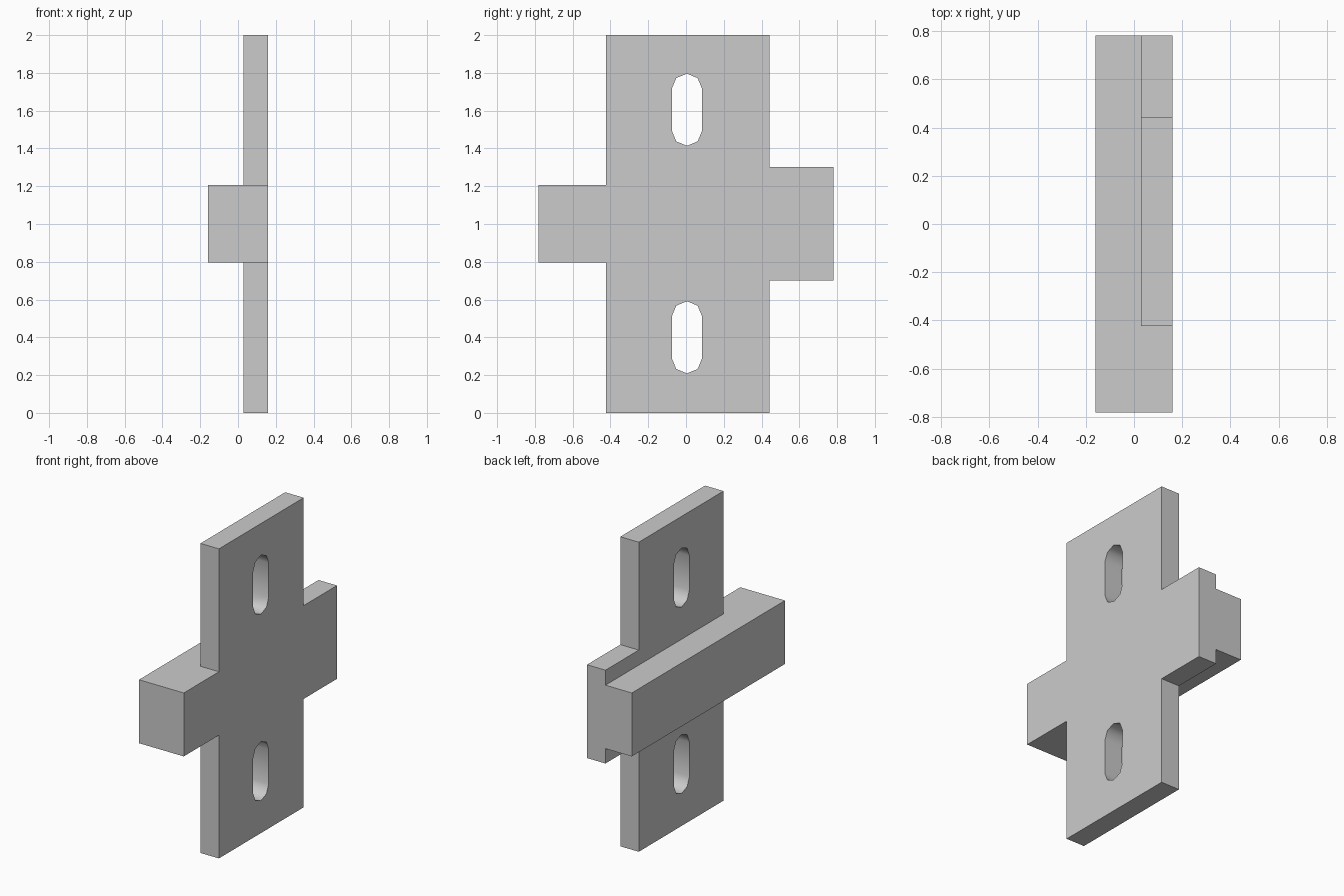
import bpy, bmesh, math

if "Cube" in bpy.data.objects:
    bpy.data.objects.remove(bpy.data.objects["Cube"])


def prism(name, profile, x0, x1):
    """Extrude a (y, z) outline along x from x0 to x1."""
    bm = bmesh.new()
    face = bm.faces.new([bm.verts.new((x0, y, z)) for y, z in profile])
    ext = bmesh.ops.extrude_face_region(bm, geom=[face])
    verts = [v for v in ext["geom"] if isinstance(v, bmesh.types.BMVert)]
    bmesh.ops.translate(bm, verts=verts, vec=(x1 - x0, 0, 0))
    bmesh.ops.recalc_face_normals(bm, faces=bm.faces[:])
    mesh = bpy.data.meshes.new(name)
    bm.to_mesh(mesh)
    bm.free()
    obj = bpy.data.objects.new(name, mesh)
    bpy.context.collection.objects.link(obj)
    return obj


def boolean(target, tool, operation):
    tool.hide_render = True
    mod = target.modifiers.new(operation, 'BOOLEAN')
    mod.operation, mod.solver, mod.object = operation, 'EXACT', tool
    bpy.context.view_layer.objects.active = target
    bpy.ops.object.modifier_apply(modifier=mod.name)
    bpy.data.objects.remove(tool, do_unlink=True)


def slot_outline(y, z, r, half):
    """Upright slot with four segments in each rounded end."""
    pts = []
    for start, cz in ((0, z + half), (math.pi, z - half)):
        for i in range(5):
            a = start + i * math.pi / 4
            pts.append((y + r * math.cos(a), cz + r * math.sin(a)))
    return pts


# Upright plate with the wide side tab
plate = prism("slotted_bracket_plate", [
    (-0.423, 0), (0.442, 0), (0.442, 0.7), (0.782, 0.7),
    (0.782, 1.303), (0.442, 1.303), (0.442, 2), (-0.423, 2)], 0.028, 0.16)

# Thick cross bar running the full width
bar = prism("cross_bar", [(-0.782, 0.796), (0.782, 0.796),
                          (0.782, 1.206), (-0.782, 1.206)], -0.16, 0.16)
boolean(plate, bar, 'UNION')

# Two mounting slots
for z in (0.4, 1.605):
    cutter = prism("slot_cutter", slot_outline(0.005, z, 0.08, 0.111), -0.1, 0.3)
    boolean(plate, cutter, 'DIFFERENCE')

# Merge flat regions and keep hard edges crisp
bm = bmesh.new()
bm.from_mesh(plate.data)
bmesh.ops.remove_doubles(bm, verts=bm.verts[:], dist=1e-5)
bmesh.ops.dissolve_limit(bm, angle_limit=math.radians(1),
                         verts=bm.verts[:], edges=bm.edges[:])
bm.to_mesh(plate.data)
bm.free()
bpy.ops.object.select_all(action='DESELECT')
plate.select_set(True)
bpy.context.view_layer.objects.active = plate
bpy.ops.object.shade_smooth_by_angle(angle=math.radians(50))
